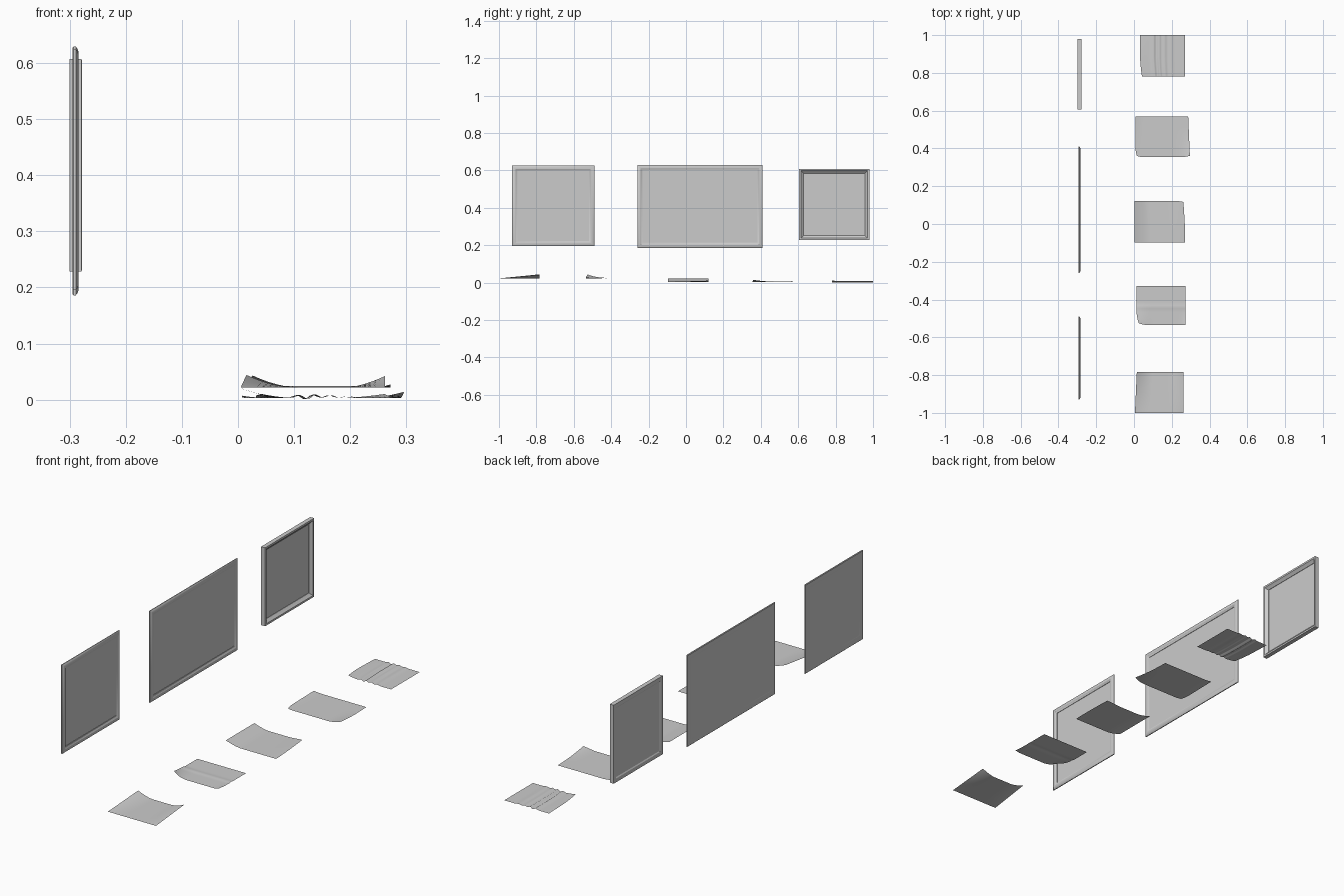
import bpy, math

if "Cube" in bpy.data.objects:
    bpy.data.objects.remove(bpy.data.objects["Cube"])


def make_object(name, verts, faces, angle=30):
    mesh = bpy.data.meshes.new(name)
    mesh.from_pydata(verts, [], faces)
    mesh.update()
    ob = bpy.data.objects.new(name, mesh)
    bpy.context.collection.objects.link(ob)
    bpy.ops.object.select_all(action='DESELECT')
    ob.select_set(True)
    bpy.context.view_layer.objects.active = ob
    bpy.ops.object.shade_smooth_by_angle(angle=math.radians(angle))
    return ob


# picture frame: closed profile of (inset, x) swept around a mitred rectangle
def frame(name, y0, y1, z0, z1, profile, panel_x):
    verts, faces, n = [], [], len(profile)
    for sy, sz in ((0, 0), (1, 0), (1, 1), (0, 1)):
        for d, x in profile:
            verts.append((x, y1 - d if sy else y0 + d, z1 - d if sz else z0 + d))
    for c in range(4):
        for i in range(n):
            j, e = (i + 1) % n, (c + 1) % 4
            faces.append((c * n + i, e * n + i, e * n + j, c * n + j))
    make_object(name + "_moulding", verts, faces)
    # thin picture panel inside the moulding
    d = max(p[0] for p in profile) - 0.002
    a, b = panel_x
    pv = [(x, y, z) for x in (a, b) for y, z in
          ((y0 + d, z0 + d), (y1 - d, z0 + d), (y1 - d, z1 - d), (y0 + d, z1 - d))]
    pf = [(3, 2, 1, 0), (4, 5, 6, 7)] + [(i, (i + 1) % 4, (i + 1) % 4 + 4, i + 4) for i in range(4)]
    make_object(name + "_panel", pv, pf)


thin = [(0.002, -0.295), (0.0, -0.293), (0.0, -0.289), (0.004, -0.286), (0.010, -0.284),
        (0.018, -0.284), (0.023, -0.287), (0.028, -0.288), (0.028, -0.293), (0.020, -0.295)]
deep = [(0.0, -0.300), (0.0, -0.279), (0.004, -0.278), (0.009, -0.279), (0.014, -0.284),
        (0.023, -0.291), (0.023, -0.297), (0.018, -0.300)]
frame("small_frame", -0.93, -0.49, 0.195, 0.625, thin, (-0.293, -0.290))
frame("wide_frame", -0.26, 0.41, 0.186, 0.629, thin, (-0.293, -0.290))
frame("deep_frame", 0.605, 0.98, 0.228, 0.607, deep, (-0.297, -0.293))


# paper sheet: grid over u (along x) and v (along y), with a height function
def sheet(name, x0, x1, y0, y1, base, height, shift=lambda u, v: (0, 0), n=24):
    verts, faces = [], []
    for j in range(n + 1):
        for i in range(n + 1):
            u, v = i / n, j / n
            dx, dy = shift(u, v)
            verts.append((x0 + (x1 - x0) * u + dx, y0 + (y1 - y0) * v + dy, base + height(u, v)))
    for j in range(n):
        for i in range(n):
            a = j * (n + 1) + i
            faces.append((a, a + 1, a + n + 2, a + n + 1))
    make_object(name, verts, faces, 60)


def ramp(t, start):
    return max(0.0, (t - start) / (1 - start)) ** 1.6


def bump(t, centre, width):
    return math.exp(-((t - centre) / width) ** 2)


# both ends curl up towards the rear edge
sheet("curled_sheet", 0.005, 0.262, -1.0, -0.783, 0.022,
      lambda u, v: v * (0.022 * ramp(1 - u, 0.68) + 0.020 * ramp(u, 0.72)),
      lambda u, v: (0.010 * v * (1 - u), 0))
# one lifted corner and a lengthwise fold
sheet("folded_sheet", 0.012, 0.272, -0.535, -0.327, 0.022,
      lambda u, v: 0.021 * ramp(1 - u, 0.65) * ramp(1 - v, 0.4)
      + 0.002 * bump(v, 0.46, 0.05) + 0.005 * ramp(u, 0.9) * ramp(1 - v, 0.6),
      lambda u, v: (0.014 * ramp(1 - u, 0.6) * ramp(1 - v, 0.6),
                    0.010 * ramp(1 - u, 0.8) * ramp(1 - v, 0.8)))
# whole left edge curls up
sheet("rolled_sheet", 0.003, 0.271, -0.097, 0.121, 0.003,
      lambda u, v: 0.018 * ramp(1 - u, 0.7) + 0.007 * ramp(u, 0.7) * v,
      lambda u, v: (-0.010 * ramp(v, 0.1) * u, -0.004 * ramp(u, 0.9) * ramp(v, 0.8)))
# slightly raised right corner
sheet("flat_sheet", 0.007, 0.287, 0.355, 0.569, 0.003,
      lambda u, v: 0.011 * ramp(u, 0.78) * ramp(1 - v, 0.3)
      + 0.004 * ramp(1 - u, 0.85) * v,
      lambda u, v: (0.009 * u * (1 - v) + 0.008 * ramp(1 - u, 0.7) * ramp(1 - v, 0.75),
                    0.006 * ramp(1 - v, 0.8) * (ramp(u, 0.88) + ramp(1 - u, 0.9))))
# crinkled across the middle
sheet("crinkled_sheet", 0.032, 0.271, 0.781, 1.0, 0.003,
      lambda u, v: 0.005 * bump(u, 0.30, 0.04) + 0.006 * bump(u, 0.42, 0.035)
      + 0.005 * bump(u, 0.54, 0.04) + 0.003 * bump(u, 0.68, 0.05)
      + 0.007 * ramp(1 - u, 0.75) * (1 - v) - 0.003 * bump(u, 0.36, 0.03),
      lambda u, v: (0.010 * ramp(1 - v, 0.5) * (1 - u), 0), 40)
